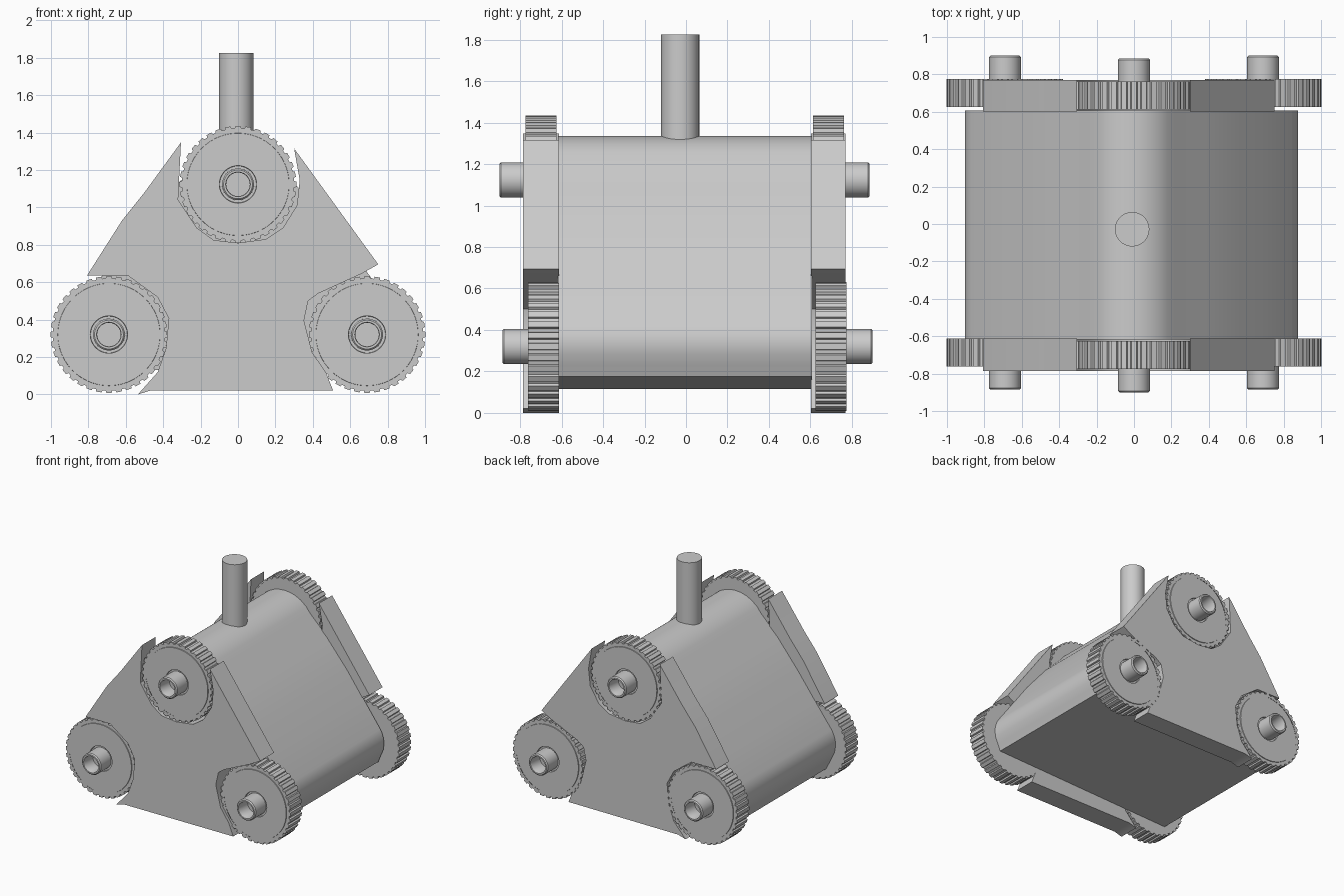
import bpy, bmesh, math
from mathutils import Vector

if "Cube" in bpy.data.objects:
    bpy.data.objects.remove(bpy.data.objects["Cube"])

grey = bpy.data.materials.new("matte grey")
grey.diffuse_color = (0.6, 0.6, 0.6, 1)
grey.use_nodes = True
grey.node_tree.nodes["Principled BSDF"].inputs["Base Color"].default_value = grey.diffuse_color

CORNERS = [(0.69, 0.32), (0.0, 1.123), (-0.69, 0.32)]   # axle centres in x, z


def finish(name, bm, angle):
    """Turn a bmesh into a named, shaded object."""
    bmesh.ops.recalc_face_normals(bm, faces=bm.faces[:])
    mesh = bpy.data.meshes.new(name)
    bm.to_mesh(mesh)
    bm.free()
    mesh.materials.append(grey)
    obj = bpy.data.objects.new(name, mesh)
    bpy.context.collection.objects.link(obj)
    bpy.ops.object.select_all(action='DESELECT')
    obj.select_set(True)
    bpy.context.view_layer.objects.active = obj
    bpy.ops.object.shade_smooth_by_angle(angle=math.radians(angle))
    return obj


def extrude(name, outline, y0, y1, angle=30):
    """Extrude an x, z outline along y."""
    bm = bmesh.new()
    face = bm.faces.new([bm.verts.new((x, y0, z)) for x, z in outline])
    new = bmesh.ops.extrude_face_region(bm, geom=[face])["geom"]
    bmesh.ops.translate(bm, vec=(0, y1 - y0, 0),
                        verts=[v for v in new if isinstance(v, bmesh.types.BMVert)])
    return finish(name, bm, angle)


def lathe(name, profile, centre, side, steps=40):
    """Spin a radius, distance profile about an axle parallel to y."""
    bm = bmesh.new()
    rings = []
    for r, d in profile:
        count = steps if r > 0 else 1
        rings.append([bm.verts.new((centre[0] + r * math.cos(math.tau * i / steps), side * d,
                                    centre[1] + r * math.sin(math.tau * i / steps)))
                      for i in range(count)])
    for a, b in zip(rings, rings[1:]):
        for i in range(steps):
            quad = [a[i % len(a)], a[(i + 1) % len(a)], b[(i + 1) % len(b)], b[i % len(b)]]
            bm.faces.new(list(dict.fromkeys(quad)))
    return finish(name, bm, 30)


# Body: triangle with rounded corners, slightly bulging sides and a tilted base
def arc(c, angles, r):
    return [(c[0] + r * math.cos(math.radians(a)), c[1] + r * math.sin(math.radians(a))) for a in angles]


BODY = ([(0.825, 0.176)] + arc((0.68, 0.335), [-32, -15, 0, 12, 24, 34], 0.197)
        + [(0.70, 0.64), (0.555, 0.84), (0.37, 1.06)]
        + arc((-0.01, 1.065), [32, 45, 58, 70, 80, 90, 100, 110, 122, 135, 148], 0.27)
        + [(-0.39, 1.06), (-0.57, 0.84), (-0.72, 0.64)]
        + arc((-0.70, 0.33), [146, 158, 170, 182, 197, 212], 0.205) + [(-0.82, 0.116)])
extrude("body", BODY, -0.618, 0.608)

# End plates with notches around the three gears
PLATE = [(-0.535, 0.0), (-0.47, 0.02), (0.508, 0.022), (0.47, 0.118), (0.396, 0.225),
         (0.353, 0.395), (0.375, 0.5), (0.43, 0.54), (0.66, 0.645), (0.75, 0.695),
         (0.30, 1.315), (0.33, 1.145), (0.315, 1.01), (0.24, 0.89), (0.15, 0.83),
         (0.0, 0.81), (-0.13, 0.825), (-0.22, 0.89), (-0.32, 1.04), (-0.315, 1.15),
         (-0.305, 1.347), (-0.5, 1.08), (-0.62, 0.93), (-0.807, 0.636), (-0.59, 0.636),
         (-0.43, 0.52), (-0.37, 0.406), (-0.385, 0.245), (-0.43, 0.118)]
extrude("front_plate", PLATE, -0.787, -0.612)
extrude("back_plate", PLATE, 0.602, 0.77)

# Gears: a toothed rim, a grooved face disc and a hollow axle
TEETH = 36


def gear_rim(name, c, side, near, far):
    """Toothed ring, open in the middle where the face disc sits."""
    bm = bmesh.new()
    loops = []
    for d in (near, far):
        outer, inner = [], []
        for i in range(TEETH):
            for offset, r in ((-0.34, 0.3), (-0.26, 0.312), (0.26, 0.312), (0.34, 0.3)):
                a = math.tau * (i + offset) / TEETH
                u, w = math.cos(a), math.sin(a)
                outer.append(bm.verts.new((c[0] + r * u, side * d, c[1] + r * w)))
                inner.append(bm.verts.new((c[0] + 0.280 * u, side * d, c[1] + 0.280 * w)))
        loops += [outer, inner]
    near_out, near_in, far_out, far_in = loops
    n = len(near_out)
    for a, b in ((near_out, near_in), (far_out, far_in), (near_out, far_out)):
        for i in range(n):
            j = (i + 1) % n
            bm.faces.new((a[i], a[j], b[j], b[i]))
    bm.faces.new(near_in)
    finish(name, bm, 20)


for place, c in zip(("right", "top", "left"), CORNERS):
    for end, side in (("front", -1), ("back", 1)):
        raised = (side == 1) != (place == "top")
        near = 0.625 if raised else 0.612
        far = near + 0.15
        tip = 0.90 if raised else 0.886
        tag = f"{end}_{place}"
        gear_rim(tag + "_gear", c, side, near, far)
        lathe(tag + "_gear_face", [(0.284, far - 0.006), (0.274, far - 0.006),
                                   (0.273, far), (0.1, far), (0.098, far - 0.012),
                                   (0.085, far - 0.012)], c, side, 72)
        lathe(tag + "_axle", [(0.085, far - 0.012), (0.085, tip - 0.008), (0.077, tip), (0.066, tip),
                              (0.063, tip - 0.006), (0.063, far + 0.01), (0, far + 0.01)], c, side)

# Upright post on top of the body
bm = bmesh.new()
bmesh.ops.create_cone(bm, cap_ends=True, segments=40, radius1=0.092, radius2=0.092, depth=0.53)
bmesh.ops.translate(bm, verts=bm.verts[:], vec=Vector((-0.01, -0.028, 1.561)))
finish("post", bm, 30)
